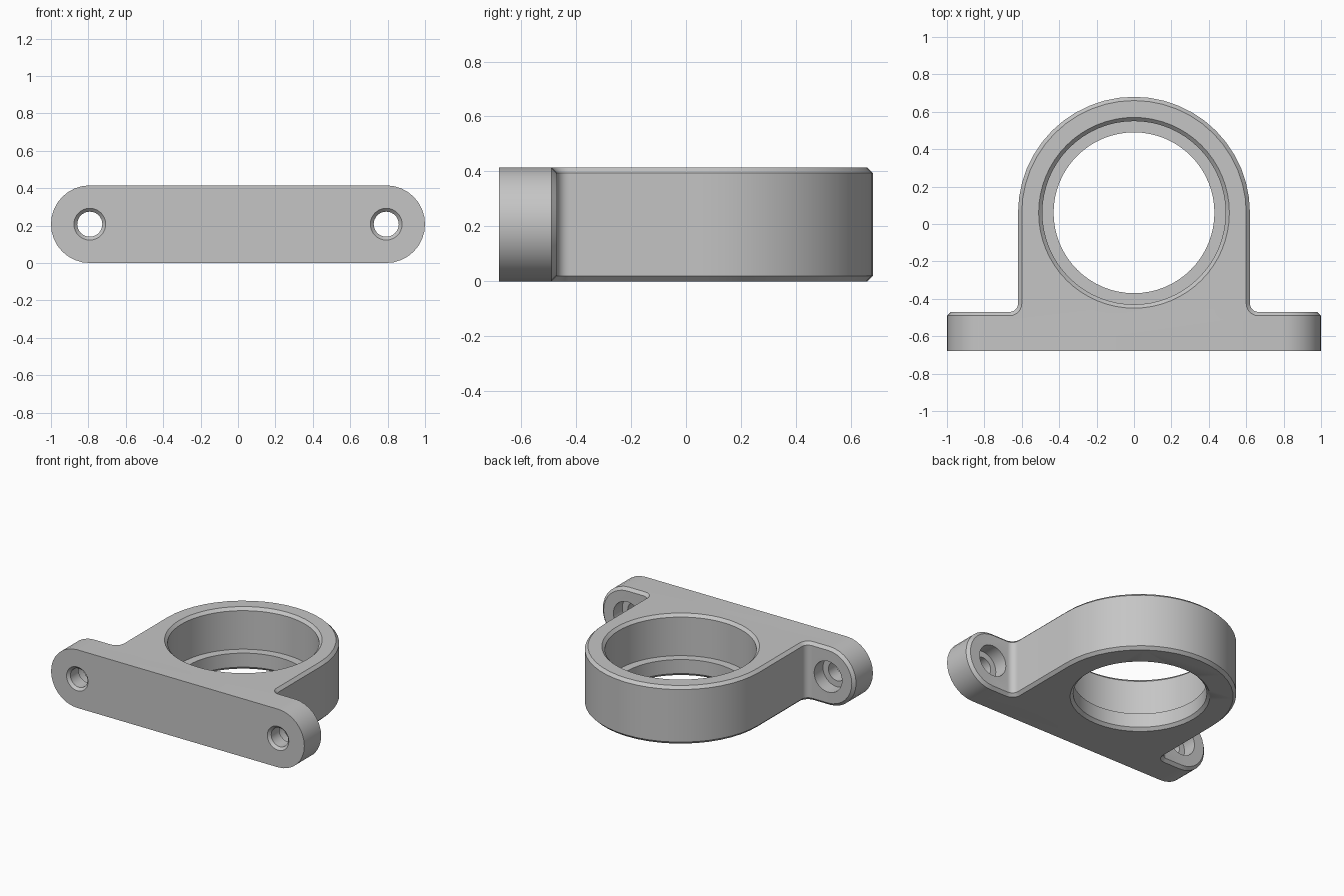
import bpy, bmesh
from math import pi, cos, sin, radians
from mathutils import Matrix

if "Cube" in bpy.data.objects:
    bpy.data.objects.remove(bpy.data.objects["Cube"], do_unlink=True)

HEIGHT = 0.415
MID = HEIGHT / 2
FRONT, FLANGE_BACK = -0.68, -0.47
RING_Y, RING_R = 0.06, 0.62
HOLE_X = 1 - MID
FILLET = 0.045
CHAMFER = 0.02

grey = bpy.data.materials.new("Plain grey")
grey.use_nodes = True
colour = (0.56, 0.56, 0.56, 1)
grey.diffuse_color = colour
grey.node_tree.nodes["Principled BSDF"].inputs["Base Color"].default_value = colour


def arc(cx, cy, r, start, end, steps):
    """Points on a circular arc, angles in degrees."""
    angles = [radians(start + (end - start) * i / steps) for i in range(steps + 1)]
    return [(cx + r * cos(a), cy + r * sin(a)) for a in angles]


def finish(bm, name, matrix=Matrix()):
    bmesh.ops.remove_doubles(bm, verts=bm.verts, dist=1e-5)
    bmesh.ops.recalc_face_normals(bm, faces=bm.faces)
    bm.transform(matrix)
    mesh = bpy.data.meshes.new(name)
    bm.to_mesh(mesh)
    bm.free()
    mesh.materials.append(grey)
    obj = bpy.data.objects.new(name, mesh)
    bpy.context.collection.objects.link(obj)
    return obj


def prism(name, outline, low, high, matrix=Matrix()):
    """Extrude a flat outline from low to high."""
    bm = bmesh.new()
    face = bm.faces.new([bm.verts.new((x, y, low)) for x, y in outline])
    top = bmesh.ops.extrude_face_region(bm, geom=[face])["geom"]
    verts = [v for v in top if isinstance(v, bmesh.types.BMVert)]
    bmesh.ops.translate(bm, verts=verts, vec=(0, 0, high - low))
    return finish(bm, name, matrix)


def lathe(name, profile, matrix, steps):
    """Turn a (radius, height) profile into a closed solid about its own z axis."""
    bm = bmesh.new()
    rings = [[bm.verts.new((r * cos(2 * pi * i / steps), r * sin(2 * pi * i / steps), z))
              for i in range(steps)] for r, z in profile]
    for a, b in zip(rings, rings[1:]):
        for i in range(steps):
            j = (i + 1) % steps
            bm.faces.new((a[i], a[j], b[j], b[i]))
    bm.faces.new(rings[0])
    bm.faces.new(rings[-1])
    return finish(bm, name, matrix)


def cut(target, cutter, operation):
    """Apply a boolean and discard the cutter."""
    cutter.hide_render = True
    mod = target.modifiers.new("Cut", 'BOOLEAN')
    mod.operation, mod.solver, mod.object = operation, 'EXACT', cutter
    bpy.context.view_layer.objects.active = target
    bpy.ops.object.modifier_apply(modifier=mod.name)
    bpy.data.objects.remove(cutter, do_unlink=True)


# Plan of ring and mounting flange, with filleted inner corners
corner_x, corner_y = RING_R + FILLET, FLANGE_BACK + FILLET
plan = [(-1.2, FRONT), (1.2, FRONT), (1.2, FLANGE_BACK)]
plan += arc(corner_x, corner_y, FILLET, 270, 180, 6)
plan += arc(0, RING_Y, RING_R, 0, 180, 24)
plan += arc(-corner_x, corner_y, FILLET, 0, -90, 6)
plan += [(-1.2, FLANGE_BACK)]
housing = prism("bearing_housing", plan, -0.2, HEIGHT + 0.2)

# Trim to the round-ended front shape
stadium = arc(HOLE_X, MID, MID, -90, 90, 16) + arc(-HOLE_X, MID, MID, 90, 270, 16)
to_front = Matrix.Rotation(pi / 2, 4, 'X')
cut(housing, prism("round_end_trim", stadium, -1, 1, to_front), 'INTERSECT')

# Chamfer the continuous rim, leaving the mounting face sharp
bm = bmesh.new()
bm.from_mesh(housing.data)
bmesh.ops.remove_doubles(bm, verts=bm.verts, dist=1e-5)
rim = [e for e in bm.edges if len(e.link_faces) == 2 and e.calc_face_angle() > 1
       and all(v.co.y > FRONT + 0.01 for v in e.verts)]
bmesh.ops.bevel(bm, geom=rim, offset=CHAMFER, offset_type='OFFSET',
                segments=1, profile=0.5, affect='EDGES')
bm.to_mesh(housing.data)
bm.free()

# Bearing seat with a retaining lip at the bottom
bore = [(0.47, -0.02), (0.45, 0), (0.43, 0.02), (0.43, 0.12), (0.49, 0.12),
        (0.49, HEIGHT - 0.02), (0.51, HEIGHT), (0.53, HEIGHT + 0.02)]
cut(housing, lathe("bore_cutter", bore, Matrix.Translation((0, RING_Y, 0)), 64), 'DIFFERENCE')

# Screw holes: chamfered at the front, counterbored at the back
screw = [(0.105, -0.02), (0.085, 0), (0.067, 0.018), (0.067, 0.11),
         (0.11, 0.11), (0.11, 0.3)]
to_back = Matrix.Rotation(-pi / 2, 4, 'X')
for side in (-1, 1):
    place = Matrix.Translation((side * HOLE_X, FRONT, MID)) @ to_back
    cut(housing, lathe("screw_cutter", screw, place, 32), 'DIFFERENCE')

# Smooth the curved walls, keep crisp edges
bpy.ops.object.select_all(action='DESELECT')
housing.select_set(True)
bpy.context.view_layer.objects.active = housing
bpy.ops.object.shade_smooth_by_angle(angle=radians(30))
